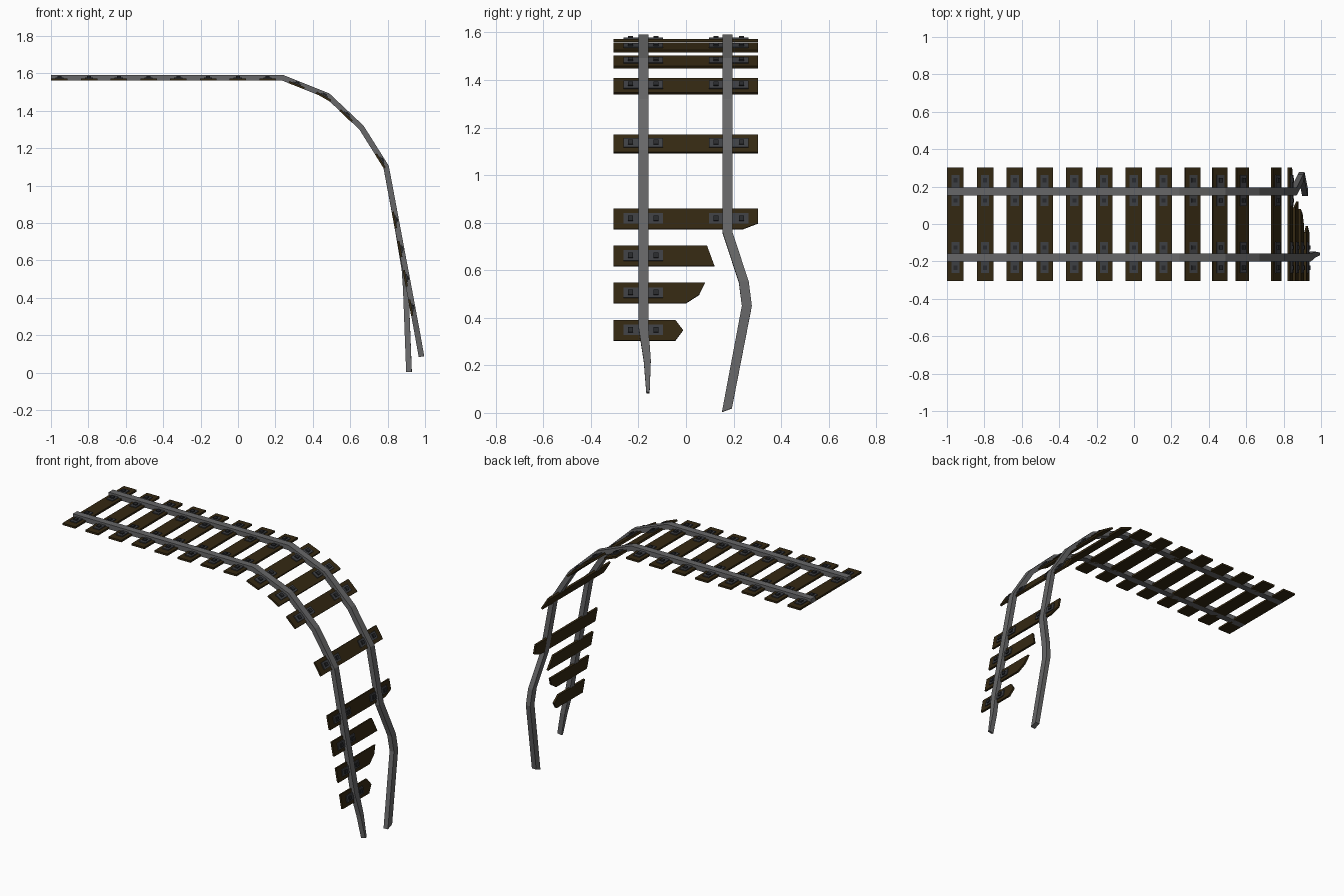
import bpy, bmesh, math
from mathutils import Vector

if "Cube" in bpy.data.objects:
    bpy.data.objects.remove(bpy.data.objects["Cube"])


def material(name, rgb):
    m = bpy.data.materials.new(name)
    m.diffuse_color = (*rgb, 1)
    m.use_nodes = True
    m.node_tree.nodes["Principled BSDF"].inputs["Base Color"].default_value = m.diffuse_color
    return m


STEEL = material("rail steel", (0.135, 0.135, 0.138))
WOOD = material("dark wood", (0.034, 0.021, 0.006))
IRON = material("plate iron", (0.048, 0.050, 0.056))
BOLT = material("bolt iron", (0.022, 0.023, 0.026))


def finish(bm, name, mat):
    bmesh.ops.recalc_face_normals(bm, faces=bm.faces)
    me = bpy.data.meshes.new(name)
    bm.to_mesh(me)
    bm.free()
    me.materials.append(mat)
    ob = bpy.data.objects.new(name, me)
    bpy.context.collection.objects.link(ob)
    return ob


def rail(name, points, h=0.015):
    """Sweep a box section; each point is x, y, z, half width, end tilt."""
    bm = bmesh.new()
    flat = [Vector((p[0], p[2])) for p in points]
    rings = []
    for i, (x, y, z, w, tilt) in enumerate(points):
        a = (flat[i] - flat[i - 1]).normalized() if i else None
        b = (flat[i + 1] - flat[i]).normalized() if i + 1 < len(flat) else None
        a, b = a or b, b or a
        t = (a + b).normalized()
        n = Vector((-t.y, t.x)) * h / t.dot(a)      # mitred joint
        rings.append([bm.verts.new((x + n.x * s, y + w * k, z + n.y * s + tilt * k))
                      for s, k in ((1, -1), (1, 1), (-1, 1), (-1, -1))])
    for r, q in zip(rings, rings[1:]):
        for j in range(4):
            bm.faces.new((r[j], r[(j + 1) % 4], q[(j + 1) % 4], q[j]))
    bm.faces.new(rings[0])
    bm.faces.new(rings[-1])
    finish(bm, name, STEEL)


def slab(bm, outline, low, high, place):
    """Extrude an outline of (across, along) points between two heights."""
    lo = [bm.verts.new(place(y, v, low)) for y, v in outline]
    hi = [bm.verts.new(place(y, v, high)) for y, v in outline]
    bm.faces.new(lo)
    bm.faces.new(hi)
    for i in range(len(lo)):
        j = (i + 1) % len(lo)
        bm.faces.new((lo[i], lo[j], hi[j], hi[i]))


def rect(cy, hy, hv):
    return [(cy - hy, -hv), (cy + hy, -hv), (cy + hy, hv), (cy - hy, hv)]


def sleeper(num, x, z, angle, broken_end=None):
    a = math.radians(angle)

    def place(y, v, n):
        return (x + v * math.cos(a) + n * math.sin(a), y,
                z - v * math.sin(a) + n * math.cos(a))

    end = broken_end or [(0.302, -0.044), (0.302, 0.044)]
    bm = bmesh.new()
    slab(bm, [(-0.304, -0.044)] + end + [(-0.304, 0.044)], -0.015, -0.003, place)
    finish(bm, f"sleeper_{num}", WOOD)
    plates, bolts = bmesh.new(), bmesh.new()
    for side in (-1, 1):
        if side > 0 and end[0][0] < 0.2:
            continue                                # snapped-off half
        slab(plates, rect(side * 0.18, 0.083, 0.022), -0.006, 0.003, place)
        for dy in (-0.054, 0.054):
            slab(bolts, rect(side * 0.18 + dy, 0.011, 0.011), 0.0, 0.010, place)
    finish(plates, f"rail_plates_{num}", IRON)
    finish(bolts, f"bolts_{num}", BOLT)


# Rails: shared level run and curve, then differently bent ends
curve = [(-1.0, 1.576), (0.24, 1.576), (0.48, 1.48), (0.66, 1.31), (0.792, 1.10)]
W = 0.021
rail("front_rail", [(x, -0.179, z, W, 0) for x, z in curve] +
     [(0.931, -0.179, 0.36, W, 0), (0.957, -0.163, 0.22, 0.015, 0),
      (0.981, -0.160, 0.085, 0.007, 0)])
rail("back_rail", [(x, 0.174, z, W, 0) for x, z in curve] +
     [(0.855, 0.174, 0.76, W, 0), (0.890, 0.243, 0.55, W, 0),
      (0.897, 0.256, 0.45, W, 0), (0.914, 0.172, 0.011, W, 0.008)])

# Level sleepers
for i in range(8):
    sleeper(i + 1, -0.955 + i * 0.159, 1.576, 0)

# Sleepers going down the curve
for i, (x, z, ang) in enumerate([(0.317, 1.545, 21.6), (0.462, 1.483, 30),
                                 (0.584, 1.380, 43.4), (0.769, 1.136, 57.9)]):
    sleeper(9 + i, x, z, ang)

# Broken sleepers on the steep drop
ends = [(0.818, [(0.302, -0.044), (0.302, 0.02), (0.24, 0.044)]),
        (0.662, [(0.088, -0.044), (0.12, 0.044)]),
        (0.506, [(0.08, -0.044), (0.055, 0.008), (0.0, 0.044)]),
        (0.349, [(-0.045, -0.044), (-0.012, 0.0), (-0.045, 0.044)])]
for i, (z, end) in enumerate(ends):
    sleeper(13 + i, 0.792 + (1.10 - z) * 0.187, z, 79.4, end)
